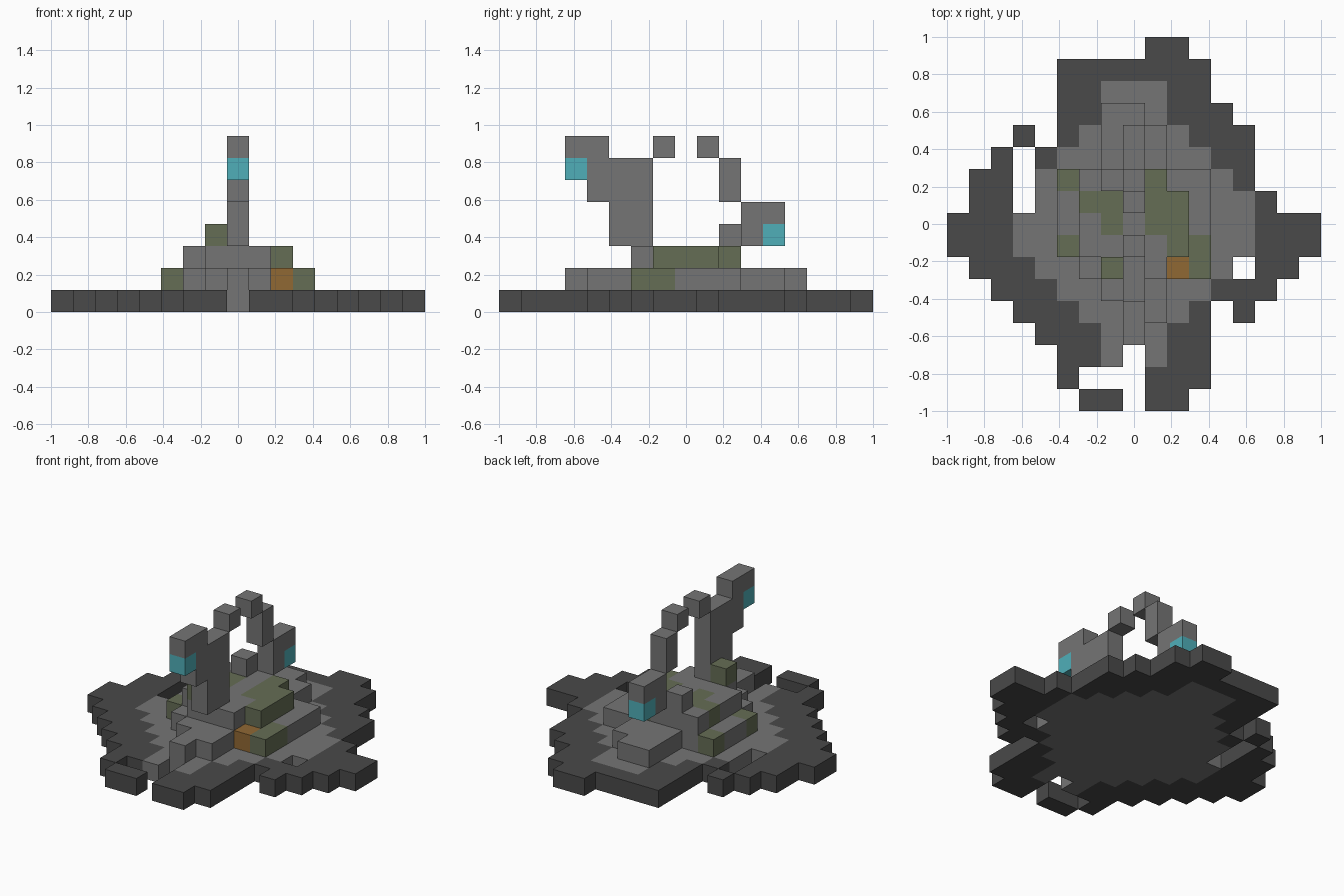
import bpy, bmesh
from mathutils import Vector

cube = bpy.data.objects.get("Cube")
if cube:
    bpy.data.objects.remove(cube, do_unlink=True)

CELL = 2 / 17  # block edge length


def material(name, r, g, b):
    mat = bpy.data.materials.new(name)
    mat.use_nodes = True
    mat.diffuse_color = (r, g, b, 1)
    bsdf = next(n for n in mat.node_tree.nodes if n.type == 'BSDF_PRINCIPLED')
    bsdf.inputs["Base Color"].default_value = (r, g, b, 1)
    bsdf.inputs["Roughness"].default_value = 0.9
    return mat


# Letter used in the plans below -> material
PALETTE = {
    "d": material("dark stone", 0.067, 0.067, 0.067),
    "g": material("grey stone", 0.178, 0.178, 0.178),
    "m": material("moss", 0.13, 0.153, 0.09),
    "o": material("rust orange", 0.28, 0.138, 0.034),
    "c": material("cyan crystal", 0.08, 0.43, 0.485),
}

blocks = {}  # (x, y, layer) -> (part name, letter)


def lay_slab(part, letter, x_min, x_max, y_min, y_max):
    """Lay a rectangle of blocks on the ground layer."""
    for x in range(x_min, x_max + 1):
        for y in range(y_min, y_max + 1):
            blocks[x, y, 0] = (part, letter)


def lay_plan(part, layer, plan):
    """Lay one floor of blocks from a centred plan, back row first."""
    rows = plan.split()
    for r, row in enumerate(rows):
        for c, letter in enumerate(row):
            if letter != ".":
                blocks[c - len(row) // 2, len(rows) // 2 - r, layer] = (part, letter)


# Ragged dark ground: overlapping slabs
for slab in (
    (-3, 3, -6, 7), (1, 2, -8, 8), (-4, 3, -5, 3), (-5, 3, -4, 0),
    (-3, 4, -3, 5), (-3, 5, -3, 4), (-3, 6, -3, 1), (7, 7, -2, 0),
    (-6, -6, -3, 3), (-7, -7, -2, 2), (-8, 8, -1, 0), (-2, -1, -8, -8),
):
    lay_slab("ground_rim", "d", *slab)

# Single blocks broken off the rim
for x, y in ((-5, 4), (5, -4), (-3, -7), (3, -7)):
    lay_slab("ground_rim", "d", x, x, y, y)

# Grey ground core: nested slabs that widen towards the middle
for half_width, front, back in ((1, -6, 6), (2, -4, 4), (3, -3, 3), (4, -2, 2), (5, -1, 0)):
    lay_slab("ground_core", "g", -half_width, half_width, front, back)
lay_slab("ground_core", "g", 5, 5, 1, 1)

# Gaps in the ground
for x, y in ((5, -2), (0, -6)):
    del blocks[x, y, 0]

# Two stepped terraces
lay_plan("lower_terrace", 1, """
..gg...
..ggg..
..ggg..
mgggggg
ggggggg
ggggggg
mgggggm
.ggggom
..ggg..
...gg..
...g...
""")
lay_plan("upper_terrace", 2, """
gggm.
mmgmm
gmgmm
ggggm
.ggg.
""")

# Spires and floating arch, drawn as a side profile from front to back, top first
PROFILE = """
gg..g.g...
cggg...g..
.ggg...g..
..gg....gg
..gg....gc
"""
for r, row in enumerate(PROFILE.split()):
    for c, letter in enumerate(row):
        if letter != ".":
            y = c - 5
            part = "front_spire" if y < -1 else "back_spire" if y > 1 else "arch_stones"
            blocks[0, y, 7 - r] = (part, letter)

# Loose blocks beside the spires
blocks[-1, -2, 3] = ("mossy_block", "m")
blocks[-1, 2, 3] = ("loose_block", "g")


def build(part):
    """Make one mesh from the exposed sides of the part's blocks."""
    bm = bmesh.new()
    slots = sorted({k for p, k in blocks.values() if p == part})
    for cell, (owner, letter) in blocks.items():
        if owner != part:
            continue
        centre = Vector(cell) + Vector((0, 0, 0.5))
        for axis in range(3):
            for sign in (-1, 1):
                normal = Vector((0, 0, 0))
                normal[axis] = sign
                if tuple(int(a + b) for a, b in zip(cell, normal)) in blocks:
                    continue
                u = Vector((0, 0, 0))
                u[(axis + 1) % 3] = 0.5
                v = normal.cross(u)
                mid = centre + normal * 0.5
                corners = (mid - u - v, mid + u - v, mid + u + v, mid - u + v)
                face = bm.faces.new([bm.verts.new(p * CELL) for p in corners])
                face.material_index = slots.index(letter)
    bmesh.ops.remove_doubles(bm, verts=bm.verts, dist=CELL / 100)
    mesh = bpy.data.meshes.new(part)
    for k in slots:
        mesh.materials.append(PALETTE[k])
    bm.to_mesh(mesh)
    bm.free()
    bpy.context.collection.objects.link(bpy.data.objects.new(part, mesh))


for part in sorted({p for p, k in blocks.values()}):
    build(part)
